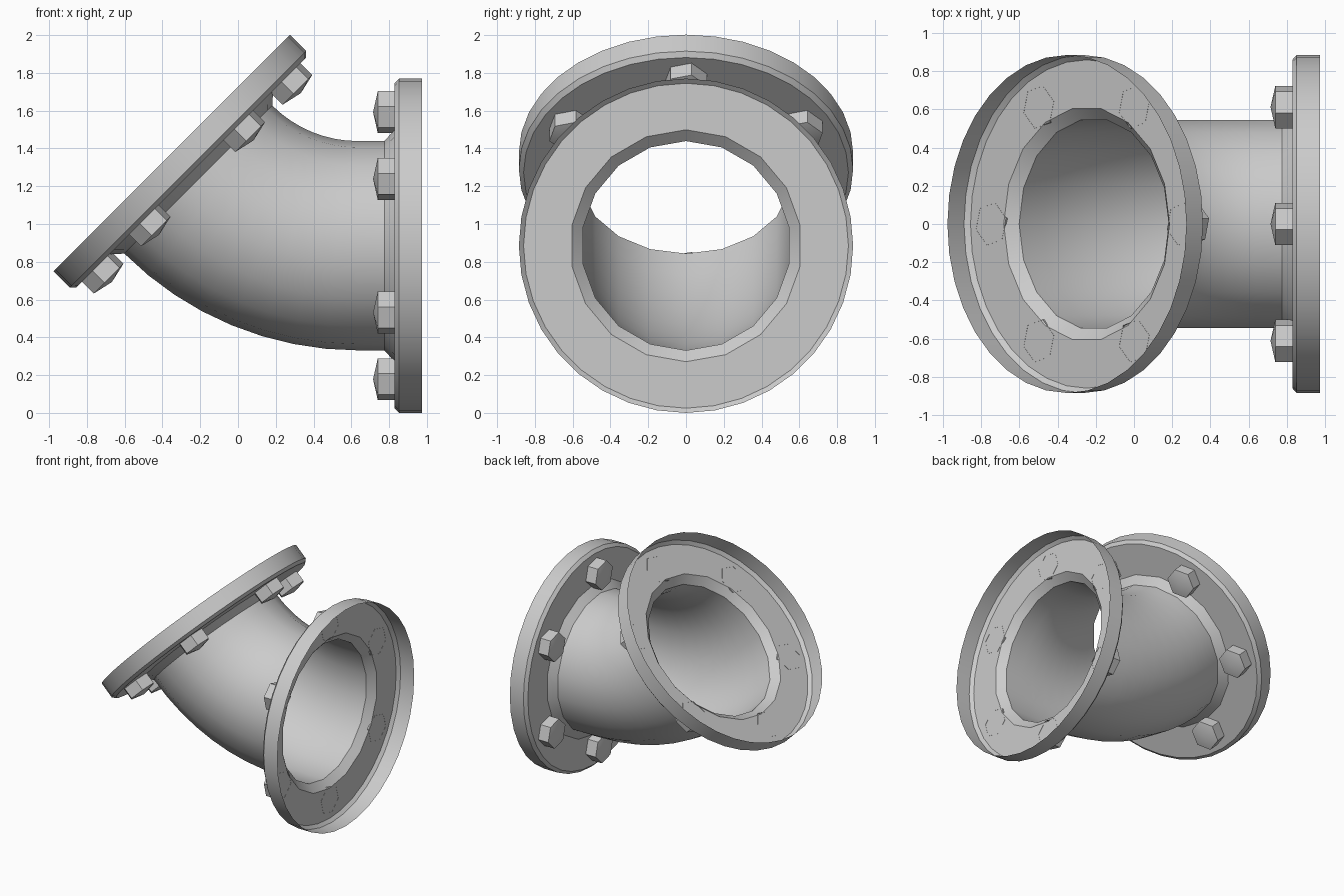
import bpy, bmesh
from math import pi, sin, cos, radians
from mathutils import Vector

if "Cube" in bpy.data.objects:
    bpy.data.objects.remove(bpy.data.objects["Cube"])

Z0, R = 0.885, 0.55            # pipe axis height, pipe radius
BX, BEND = 0.635, 1.195        # start of bend, bend radius
Y = Vector((0, 1, 0))


def frame(angle, offset=0.0):
    """Point, outward axis and up vector on the pipe centre line."""
    pos = Vector((BX - BEND * sin(angle), 0, Z0 + BEND * (1 - cos(angle))))
    fwd = Vector((-cos(angle), 0, sin(angle)))
    up = Vector((sin(angle), 0, cos(angle)))
    return pos + fwd * offset, fwd, up


def ring(bm, pos, up, side, radius, n):
    return [bm.verts.new(pos + up * radius * cos(2 * pi * i / n) + side * radius * sin(2 * pi * i / n))
            for i in range(n)]


def bridge(bm, a, b):
    """Join two rings; a may have twice as many points as b."""
    n, k = len(b), len(a) // len(b)
    for i in range(n):
        outer = [a[(k * i + j) % len(a)] for j in range(k + 1)]
        bm.faces.new(outer + [b[(i + 1) % n], b[i]])


def finish(bm, name):
    bmesh.ops.recalc_face_normals(bm, faces=bm.faces)
    me = bpy.data.meshes.new(name)
    bm.to_mesh(me)
    bm.free()
    ob = bpy.data.objects.new(name, me)
    bpy.context.collection.objects.link(ob)
    bpy.ops.object.select_all(action='DESELECT')
    ob.select_set(True)
    bpy.context.view_layer.objects.active = ob
    bpy.ops.object.shade_smooth_by_angle(angle=radians(30))


# curved pipe with a short straight end
P1, P2 = 0.775, radians(45)
STRAIGHT = P1 - BX
bm = bmesh.new()
stations = [frame(0, -STRAIGHT)] + [frame(P2 * i / 8) for i in range(9)]
rings = [ring(bm, p, u, Y, R + 0.004, 18) for p, f, u in stations]
for a, b in zip(rings, rings[1:]):
    bridge(bm, a, b)
finish(bm, "elbow_pipe")

# hollow flanges, each described by (distance from pipe end, radius, sides)
PROFILE = [(0.2, 0.885, 36), (0.077, 0.885, 36), (0.054, 0.86, 36), (0.054, 0.614, 18), (0.0, R + 0.004, 18)]
p, f, u = frame(0, -STRAIGHT)
q, g, v = frame(P2)
ends = [("outlet", p, -f, u), ("inlet", q, g, -v)]

for label, pos, axis, up in ends:
    bm = bmesh.new()
    rings = [ring(bm, pos + axis * d, up, Y, r, n) for d, r, n in PROFILE]
    for a, b in zip(rings, rings[1:]):
        bridge(bm, a, b)
    finish(bm, label + "_flange")

    # six hexagonal bolt heads with slightly peaked tops
    for k in range(6):
        t = k * pi / 3
        c = pos + (up * cos(t) + Y * sin(t)) * 0.707
        a15 = radians(15)
        hu = up * cos(a15) - Y * sin(a15)
        hs = Y * cos(a15) + up * sin(a15)
        bm = bmesh.new()
        base = ring(bm, c + axis * 0.055, hu, hs, 0.115, 6)
        top = ring(bm, c - axis * 0.035, hu, hs, 0.115, 6)
        bridge(bm, base, top)
        peak = bm.verts.new(c - axis * 0.06)
        for i in range(6):
            bm.faces.new((top[i], top[(i + 1) % 6], peak))
        finish(bm, f"{label}_bolt_{k + 1}")
